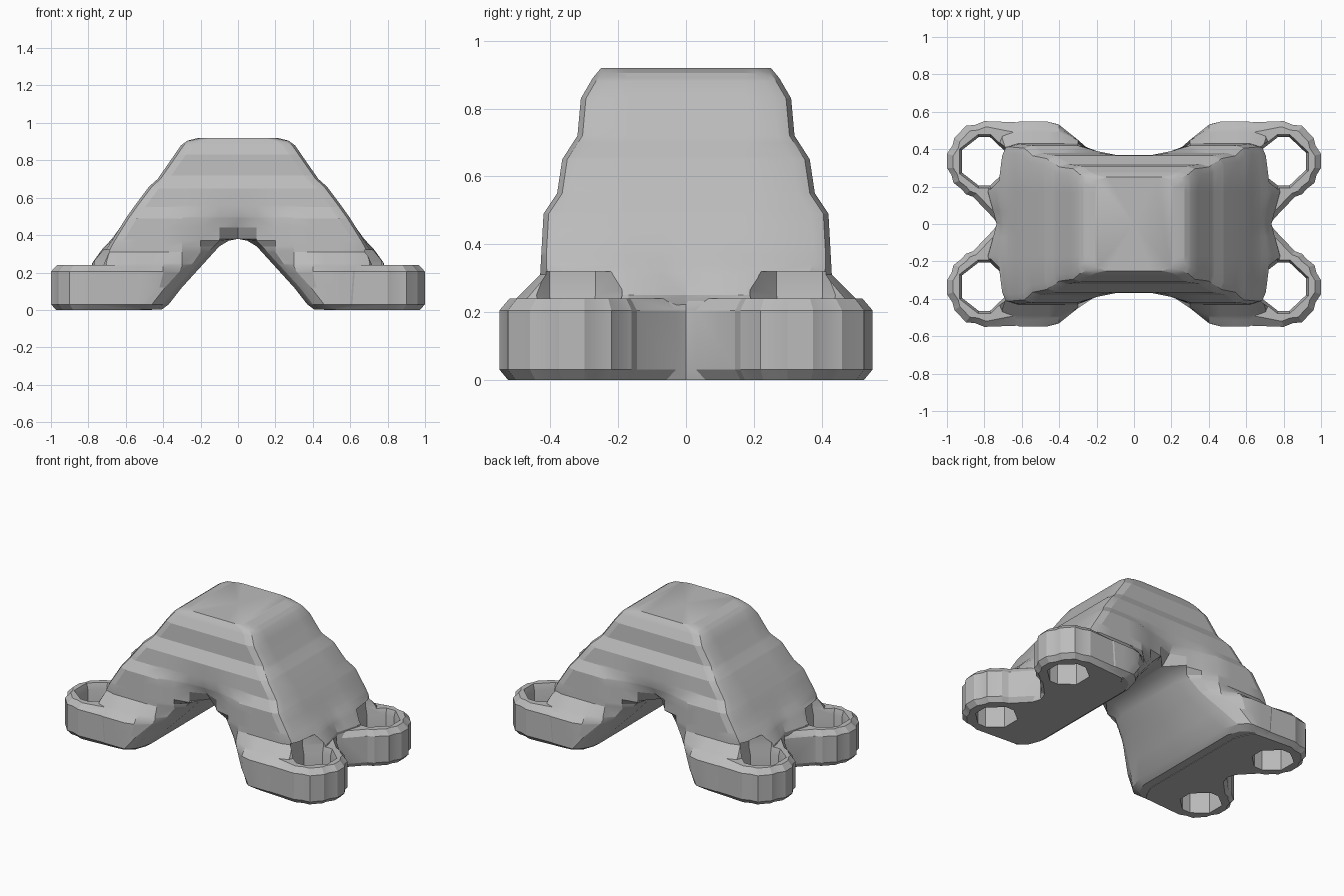
import bpy, bmesh

cube = bpy.data.objects.get("Cube")
if cube:
    bpy.data.objects.remove(cube)

grey = bpy.data.materials.new("plain grey")
grey.use_nodes = True
colour = (0.5, 0.5, 0.5, 1)
grey.diffuse_color = colour
grey.node_tree.nodes["Principled BSDF"].inputs["Base Color"].default_value = colour


def lerp(table, t):
    """Piecewise linear lookup in a list of (key, value) pairs."""
    if t <= table[0][0]:
        return table[0][1]
    for (a, u), (b, v) in zip(table, table[1:]):
        if t <= b:
            return u + (v - u) * (t - a) / (b - a)
    return table[-1][1]


# Plan flare of the sides, and outlines of the legs by height
FLARE = [(0.1, 0.37), (0.2, 0.39), (0.3, 0.45), (0.4, 0.53), (0.46, 0.55)]
INNER = [(0, 0.41), (0.03, 0.37), (0.12, 0.3), (0.23, 0.2), (0.34, 0.1), (0.37, 0.05), (0.38, 0)]
OUTER = [(0.003, 0.71), (0.2, 0.725), (0.25, 0.735), (0.32, 0.705), (0.49, 0.6), (0.56, 0.55),
         (0.66, 0.475), (0.7, 0.43), (0.8, 0.36), (0.88, 0.305), (0.905, 0.27), (0.92, 0.21)]
WIDTH = [(0.003, 0.51), (0.03, 0.547), (0.205, 0.547), (0.24, 0.5), (0.31, 0.43), (0.49, 0.42),
         (0.55, 0.38), (0.65, 0.365), (0.72, 0.32), (0.83, 0.31), (0.89, 0.275), (0.92, 0.25)]
# Ridges on the outer slope that run down into the lugs
RIDGE = [(0.2, 0.06), (0.25, 0.045), (0.32, 0.025), (0.4, 0)]
COLUMNS = [0.1, 0.2, 0.3, 0.4, 0.46, 0.54, 0.62]


def loft(name, rings, mirror=True):
    """Skin closed rings, optionally mirrored to the other leg."""
    bm = bmesh.new()
    loops = [[bm.verts.new(p) for p in ring] for ring in rings]
    n = len(loops[0])
    for low, high in zip(loops, loops[1:]):
        for i in range(n):
            quad = [low[i], low[(i + 1) % n], high[(i + 1) % n], high[i]]
            if any(v.co.x > 1e-5 for v in quad) or not mirror:
                bm.faces.new(quad)
    bm.faces.new(loops[0][::-1])
    bm.faces.new(loops[-1])
    bmesh.ops.remove_doubles(bm, verts=bm.verts, dist=1e-5)
    if mirror:
        copy = bmesh.ops.duplicate(bm, geom=bm.verts[:] + bm.edges[:] + bm.faces[:])["geom"]
        for v in (g for g in copy if isinstance(g, bmesh.types.BMVert)):
            v.co.x *= -1
        bmesh.ops.reverse_faces(bm, faces=[g for g in copy if isinstance(g, bmesh.types.BMFace)])
        bmesh.ops.remove_doubles(bm, verts=bm.verts, dist=1e-5)
    bmesh.ops.recalc_face_normals(bm, faces=bm.faces)
    mesh = bpy.data.meshes.new(name)
    bm.to_mesh(mesh)
    bm.free()
    mesh.materials.append(grey)
    obj = bpy.data.objects.new(name, mesh)
    bpy.context.collection.objects.link(obj)
    return obj


def both_sides(half, z):
    """Complete a half outline that starts and ends on y = 0."""
    return [(x, y, z) for x, y in half] + [(x, -y, z) for x, y in half[-2:0:-1]]


# Arched body with stepped sides
def body_ring(z):
    xi, xo, w = lerp(INNER, z), lerp(OUTER, z), lerp(WIDTH, z)
    edge = min(w, lerp(FLARE, xi))
    edge -= lerp([(0.37, 0.12), (0.44, 0.04), (0.5, 0)], z)
    r = lerp([(0.25, 0.1), (0.35, 0.05)], z)
    half = [(xi, 0), (xi, edge)]
    for i, column in enumerate(COLUMNS):
        x = min(max(column, xi + 0.03 * (i + 1)), xo - r - 0.01 * (len(COLUMNS) - i))
        rounding = lerp([(0.03, 0.04), (0.08, 0)], x - xi) if z < 0.37 else 0
        half.append((x, min(w, lerp(FLARE, x)) - rounding))
    ridge = lerp(RIDGE, z)
    half += [(xo - r * 0.3, w - r * 0.3), (xo, w - r), (xo + ridge, 0.17),
             (xo + ridge * 0.4, 0.07), (xo, 0)]
    return both_sides(half, z)


heights = sorted({h for h, _ in OUTER + WIDTH + INNER if h > 0} | {0.44, 0.5})
body = loft("arched_body", [body_ring(z) for z in heights])

# Feet with two rounded lugs each, rooted inside the body
LUG = [(0.52, 0.55), (0.8, 0.55), (0.85, 0.53), (0.9, 0.525), (0.94, 0.48), (0.96, 0.46),
       (0.97, 0.42), (1, 0.375), (1, 0.3), (0.975, 0.26), (0.965, 0.22), (0.92, 0.185),
       (0.9, 0.16), (0.86, 0.145), (0.75, 0.03), (0.73, 0)]


def foot_ring(z, scale, tuck):
    half = [(0.46, 0), (0.46, 0.4), (0.49, 0.5 - tuck)]
    half += [(x, y - tuck if x < 0.6 else y) for x, y in LUG]
    return both_sides([(x if x < 0.6 else 0.72 + (x - 0.72) * scale,
                        0.3 + (y - 0.3) * scale if y > 0.01 else 0) for x, y in half], z)


feet = loft("feet", [foot_ring(0, 0.9, 0.02), foot_ring(0.03, 1, 0.01),
                     foot_ring(0.205, 1, 0.01), foot_ring(0.24, 0.88, 0.06)])


def combine(other, operation):
    mod = body.modifiers.new(operation, "BOOLEAN")
    mod.object, mod.operation, mod.solver = other, operation, "EXACT"
    bpy.context.view_layer.objects.active = body
    bpy.ops.object.modifier_apply(modifier=mod.name)
    bpy.data.objects.remove(other)


combine(feet, "UNION")

# Eight-sided bolt holes, widened at the top and cut into the leg slopes
CORNERS = [(0.12, -0.045), (0.12, 0.045), (0.03, 0.13), (-0.03, 0.13),
           (-0.12, 0.06), (-0.12, -0.06), (-0.03, -0.13), (0.03, -0.13)]
for sx in (-1, 1):
    for sy in (-1, 1):
        levels = ((-0.1, 1), (0.2, 1), (0.25, 1.13), (0.32, 1.13))
        cutter = loft("hole_cutter", [[(sx * 0.8 + x * s, sy * 0.335 + y * s, z)
                                       for x, y in CORNERS] for z, s in levels], mirror=False)
        cutter.hide_render = True
        combine(cutter, "DIFFERENCE")

body.name = "arched_bracket"
bpy.ops.object.select_all(action="DESELECT")
body.select_set(True)
bpy.context.view_layer.objects.active = body
bpy.ops.object.shade_smooth_by_angle(angle=0.35)
